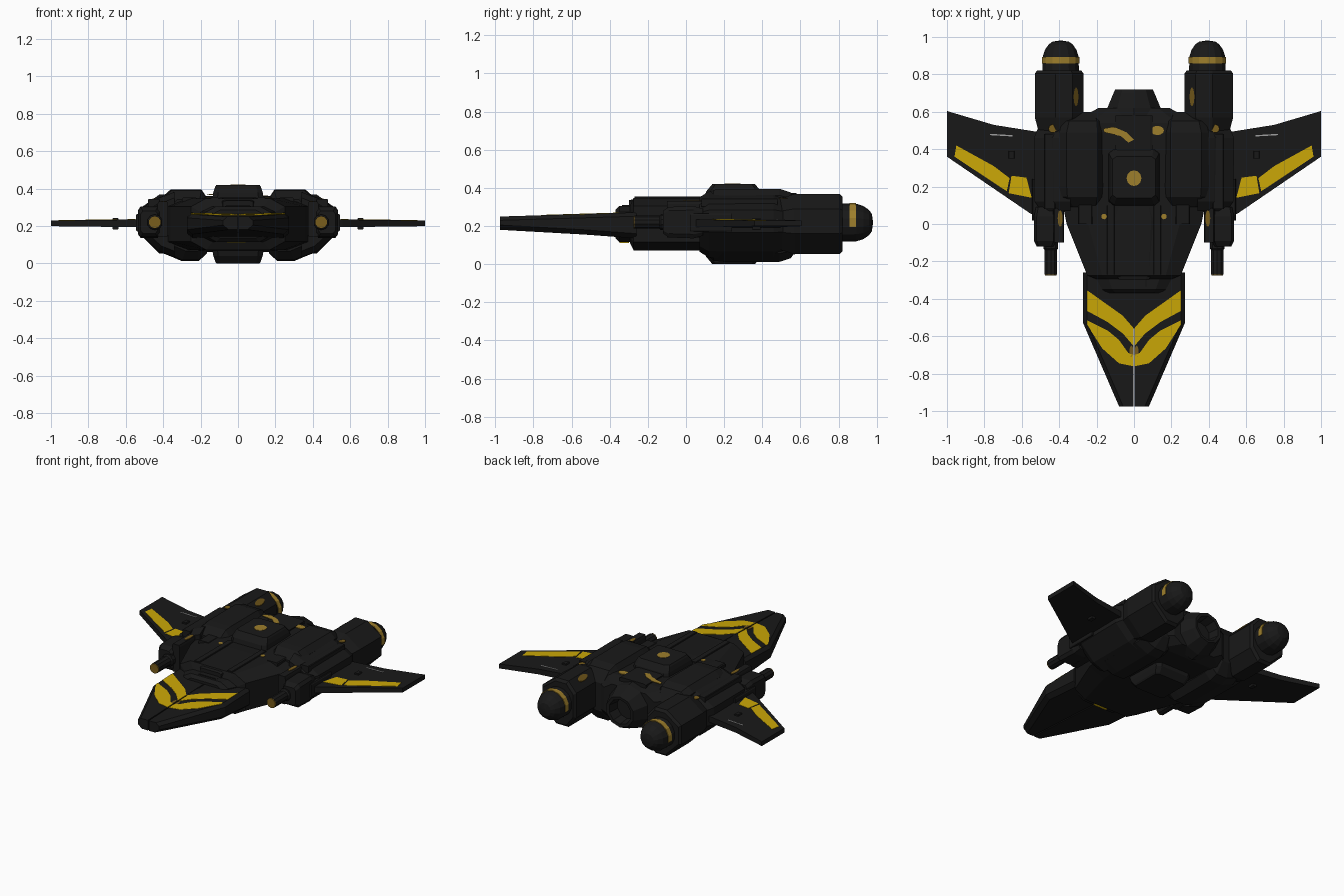
import bpy, bmesh, math

cube = bpy.data.objects.get("Cube")
if cube:
    bpy.data.objects.remove(cube, do_unlink=True)


def material(name, rgb):
    m = bpy.data.materials.new(name)
    m.use_nodes = True
    m.diffuse_color = (*rgb, 1)
    node = m.node_tree.nodes["Principled BSDF"]
    node.inputs["Base Color"].default_value = (*rgb, 1)
    node.inputs["Roughness"].default_value = 0.8
    return m


BLACK = material("hull black", (0.0095, 0.0095, 0.0095))
GOLD = material("stripe gold", (0.6, 0.39, 0.002))
BRONZE = material("worn bronze", (0.34, 0.21, 0.025))
DARK = material("dark bronze", (0.19, 0.11, 0.012))
GREY = material("scratch grey", (0.35, 0.35, 0.35))


def finish(name, bm, mat, mirror):
    bmesh.ops.recalc_face_normals(bm, faces=bm.faces)
    mesh = bpy.data.meshes.new(name)
    bm.to_mesh(mesh)
    bm.free()
    mesh.materials.append(mat)
    ob = bpy.data.objects.new(name, mesh)
    bpy.context.collection.objects.link(ob)
    if mirror:
        ob.modifiers.new("mirror", "MIRROR")


def skin(name, rings, mat=BLACK, mirror=False):
    """Bridge rings of 3D points and cap both ends."""
    bm = bmesh.new()
    loops = [[bm.verts.new(p) for p in ring] for ring in rings]
    n = len(loops[0])
    for a, b in zip(loops, loops[1:]):
        for i in range(n):
            j = (i + 1) % n
            bm.faces.new((a[i], a[j], b[j], b[i]))
    bm.faces.new(loops[0])
    bm.faces.new(loops[-1])
    finish(name, bm, mat, mirror)


def loft(name, cx, cz, stations, chamfer=0.3, mirror=False):
    """Chamfered box section swept in y; stations are (y, half width, half height)."""
    k = 1 - chamfer
    octagon = [(k, 1), (1, k), (1, -k), (k, -1), (-k, -1), (-1, -k), (-1, k), (-k, 1)]
    skin(name, [[(cx + u * w, y, cz + v * h) for u, v in octagon] for y, w, h in stations],
         mirror=mirror)


def sweep(name, profile, cx, cz, stations, mat=BLACK):
    """Mirrored pair: an x-z profile swept in y, scaled about a centre at each (y, scale)."""
    skin(name, [[(cx + s * (x - cx), y, cz + s * (z - cz)) for x, z in profile]
                for y, s in stations], mat, True)


def lathe(name, cx, cz, profile, sides=14, mat=BLACK, mirror=True):
    """Round part about the y direction; profile is (y, radius)."""
    angles = [2 * math.pi * (i + 0.5) / sides for i in range(sides)]
    skin(name, [[(cx + r * math.cos(a), y, cz + r * math.sin(a)) for a in angles]
                for y, r in profile], mat, mirror)


def slab(name, outline, bottom, top, mat=BLACK, mirror=True):
    """Outline in plan between two height rules."""
    skin(name, [[(x, y, f(x, y)) for x, y in outline] for f in (bottom, top)],
         mat, mirror)


def decal(name, outline, height, mat=GOLD, mirror=True):
    slab(name, outline, lambda x, y: height(x, y) - 0.002,
         lambda x, y: height(x, y) + 0.002, mat, mirror)


def disc(x, y, rx, ry, n=12):
    return [(x + rx * math.cos(2 * math.pi * i / n), y + ry * math.sin(2 * math.pi * i / n))
            for i in range(n)]


def box(name, x, y, z, mirror=True, chamfer=0.15):
    """Chamfered block from ranges."""
    loft(name, sum(x) / 2, sum(z) / 2,
         [(v, (x[1] - x[0]) / 2, (z[1] - z[0]) / 2) for v in y], chamfer, mirror)


# Nose: two halves with a narrow slit towards the tip
def nose_top(x, y):
    return 0.279 + 0.03 * y


def nose_section(y, w, zb):
    zt = nose_top(0, y)
    return [(x, y, z) for x, z in ((0.004, zt), (w - 0.022, zt), (w, zt - 0.02),
                                   (w, zb + 0.025), (w - 0.03, zb), (0.004, zb))]


skin("nose", [nose_section(*s) for s in
              ((-0.975, 0.08, 0.18), (-0.53, 0.272, 0.155), (-0.26, 0.272, 0.135))],
     mirror=True)
box("nose_keel", (-0.012, 0.012), (-0.56, -0.26), (0.165, 0.262), False)
decal("nose_upper_chevron", [(0.25, -0.355), (0.06, -0.49), (0.004, -0.555), (0.004, -0.65),
                             (0.06, -0.585), (0.14, -0.525), (0.25, -0.465)], nose_top)
decal("nose_lower_chevron", [(0.25, -0.515), (0.14, -0.57), (0.08, -0.62), (0.03, -0.69),
                             (0.004, -0.70), (0.004, -0.76), (0.08, -0.745), (0.17, -0.665),
                             (0.25, -0.54)], nose_top)
decal("nose_spot", disc(0.014, -0.68, 0.01, 0.03), nose_top, DARK)

# Main fuselage
loft("fuselage", 0, 0.21, [(-0.37, 0.14, 0.075), (-0.35, 0.17, 0.095), (-0.295, 0.2, 0.095),
                          (-0.275, 0.25, 0.138), (0, 0.36, 0.138), (0.1, 0.38, 0.14),
                          (0.48, 0.38, 0.15), (0.54, 0.34, 0.15), (0.62, 0.19, 0.12)], 0.32)
decal("belly_patch", [(-0.06, -0.348), (0.04, -0.348), (0.04, -0.298), (-0.06, -0.298)],
      lambda x, y: 0.114, GOLD, False)
box("canopy_frame", (0.105, 0.145), (-0.27, 0.1), (0.3, 0.355))
loft("canopy", 0, 0.31, [(-0.3, 0.08, 0.025), (-0.24, 0.1, 0.038), (0.02, 0.115, 0.043),
                        (0.09, 0.1, 0.04)], 0.2)
box("canopy_sill", (-0.07, 0.07), (-0.335, -0.295), (0.25, 0.31), False)
box("side_vent", (0.22, 0.3), (0, 0.12), (0.26, 0.352))

# Dorsal and ventral blocks
for name, cz, sign in (("dorsal", 0.36, 1), ("ventral", 0.06, -1)):
    rings = [[(sx * w, 0.25 + sy * l, cz + sign * h)
              for sx, sy in ((-0.8, -1), (0.8, -1), (1, -0.85), (1, 0.85),
                             (0.8, 1), (-0.8, 1), (-1, 0.85), (-1, -0.85))]
             for w, l, h in ((0.14, 0.155, -0.03), (0.132, 0.145, 0.02),
                             (0.122, 0.12, 0.05), (0.115, 0.112, 0.06))]
    skin(name + "_block", rings)
decal("dorsal_spot", disc(0, 0.245, 0.04, 0.042), lambda x, y: 0.42, BRONZE, False)
box("rear_spine", (-0.1, 0.1), (0.38, 0.58), (0.3, 0.372), False)

# Engine housings and outer shoulders
sweep("engine_housing", [(0.165, 0.35), (0.195, 0.395), (0.36, 0.395), (0.4, 0.36),
                         (0.4, 0.055), (0.3, 0.012), (0.21, 0.012), (0.165, 0.055)],
      0.23, 0.205, [(0.09, 0.72), (0.145, 0.97), (0.2, 1), (0.49, 1), (0.55, 0.9),
                    (0.6, 0.5)])
sweep("shoulder", [(0.34, 0.385), (0.43, 0.35), (0.535, 0.285), (0.535, 0.165),
                   (0.43, 0.065), (0.34, 0.03)],
      0.34, 0.21, [(0.07, 0.8), (0.12, 0.98), (0.46, 1), (0.53, 0.85)])

# Side pods and guns
loft("side_pod", 0.475, 0.22, [(-0.12, 0.045, 0.06), (-0.09, 0.06, 0.08),
                              (0.04, 0.06, 0.085), (0.09, 0.05, 0.07)], 0.25, mirror=True)
box("pod_rail", (0.375, 0.43), (-0.1, 0.1), (0.14, 0.33))
box("pod_cover", (0.42, 0.48), (0.08, 0.48), (0.3, 0.345))
box("wing_root_block", (0.48, 0.545), (0.02, 0.24), (0.17, 0.265))
lathe("gun", 0.445, 0.22, [(-0.27, 0.034), (-0.14, 0.034), (-0.13, 0.042), (-0.08, 0.042)], 10)
lathe("gun_tip", 0.445, 0.22, [(-0.276, 0.033), (-0.269, 0.033)], 10, DARK)

# Rear nacelles with domed caps, banded over the upper half
sweep("nacelle", [(0.33, 0.368), (0.42, 0.368), (0.53, 0.29), (0.53, 0.16), (0.42, 0.052),
                  (0.33, 0.052), (0.27, 0.13), (0.27, 0.3)],
      0.4, 0.21, [(0.47, 0.8), (0.57, 1), (0.805, 1), (0.822, 0.9)])
lathe("nacelle_dome", 0.392, 0.218, [(0.81, 0.1), (0.895, 0.098), (0.93, 0.087),
                                    (0.96, 0.066), (0.975, 0.045), (0.98, 0.01)])
arc = [math.pi * (-0.5 + i) / 7 for i in range(9)]
band = [(0.392 + r * math.cos(a), 0.218 + r * math.sin(a))
        for r, order in ((0.103, arc), (0.095, arc[::-1])) for a in order]
sweep("dome_band", band, 0.392, 0.218, [(0.858, 1), (0.892, 1)], BRONZE)

# Hollow centre exhaust
lathe("exhaust", 0, 0.21, [(0.56, 0.16), (0.62, 0.15), (0.7, 0.115), (0.72, 0.105),
                          (0.718, 0.085), (0.64, 0.075)], 10, mirror=False)


# Wings: thinner towards the tip
def wing_top(x, y):
    return 0.235 - 0.012 * (x - 0.5)


slab("wing", [(0.5, 0.03), (0.56, 0.06), (1.0, 0.36), (1.0, 0.605), (0.97, 0.595),
              (0.75, 0.53), (0.5, 0.49)],
     lambda x, y: 0.193 + 0.012 * (x - 0.5), wing_top)
decal("wing_outer_stripe", [(0.95, 0.42), (0.75, 0.31), (0.665, 0.245), (0.68, 0.175),
                            (0.96, 0.36)], wing_top)
decal("wing_inner_stripe", [(0.655, 0.258), (0.575, 0.248), (0.547, 0.14), (0.67, 0.165)],
      wing_top)
decal("wing_scratch", [(0.65, 0.475), (0.77, 0.482), (0.77, 0.475), (0.65, 0.468)],
      wing_top, GREY)
box("wing_pin", (0.64, 0.67), (0.35, 0.39), (0.18, 0.243))

# Worn paint spots
decal("rear_mark_right", [(-0.165, 0.51), (-0.11, 0.52), (-0.04, 0.49), (0, 0.45),
                          (-0.03, 0.435), (-0.07, 0.47), (-0.16, 0.49)],
      lambda x, y: 0.373 if x > -0.1 else 0.373 - 0.1 * (-0.1 - x), BRONZE, False)
decal("rear_mark_left", disc(0.125, 0.5, 0.035, 0.025), lambda x, y: 0.364, BRONZE, False)
decal("hull_dot", disc(0.16, 0.04, 0.015, 0.015), lambda x, y: 0.35, BRONZE)
decal("pod_dot", disc(0.435, 0.51, 0.022, 0.022), lambda x, y: 0.345, DARK)
decal("rail_mark", disc(0.395, 0.03, 0.013, 0.045), lambda x, y: 0.331, DARK)
decal("nacelle_mark", disc(0.31, 0.68, 0.013, 0.05),
      lambda x, y: 0.302 + 1.133 * (x - 0.27), DARK)
